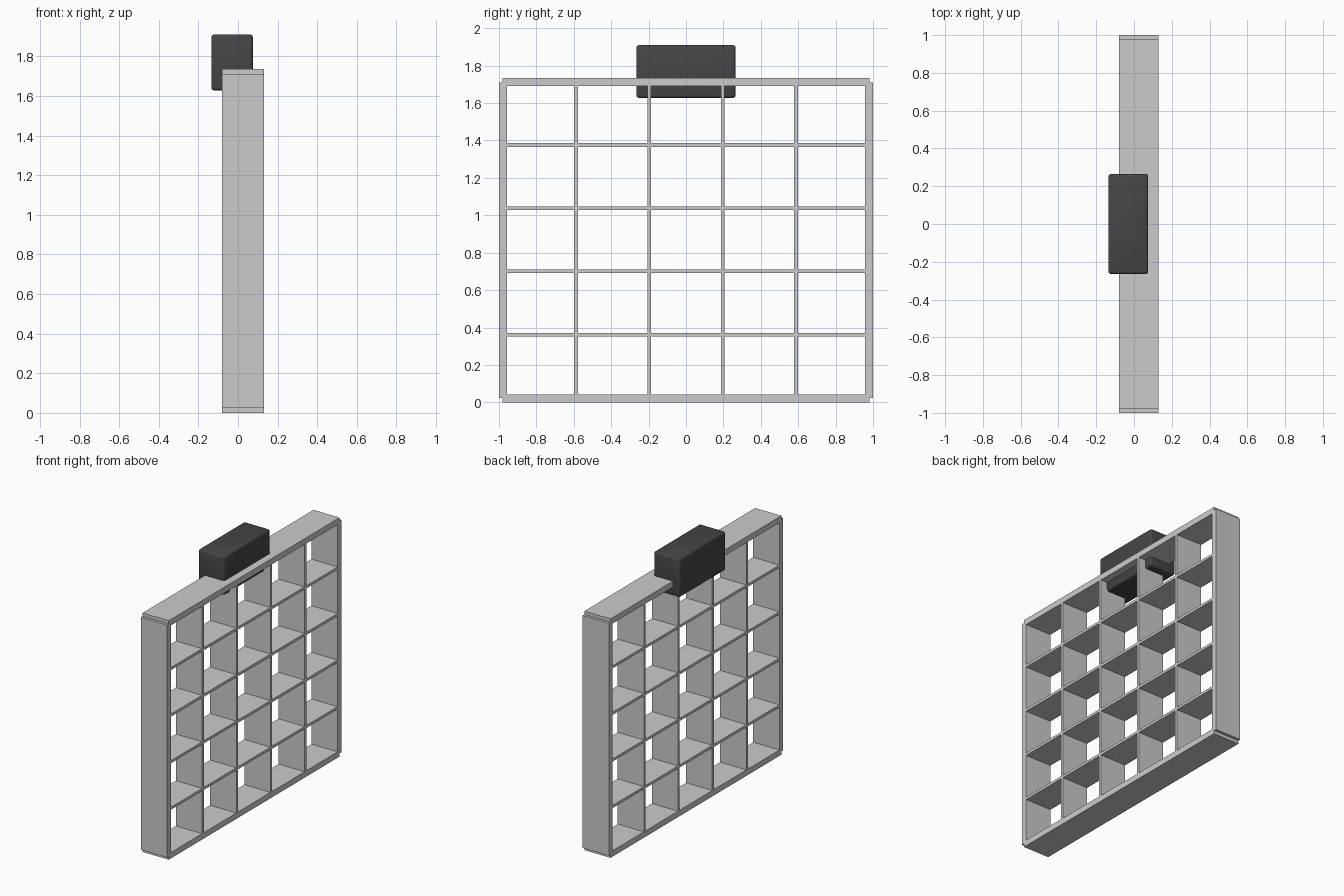
import bpy

if "Cube" in bpy.data.objects:
    bpy.data.objects.remove(bpy.data.objects["Cube"])

X0, X1 = -0.08, 0.13      # depth of the frame
H = 1.735                 # height of the frame
T = 0.043                 # outer board thickness
D = 0.019                 # divider thickness


def box(name, x, y, z):
    """Box from (min, max) ranges on each axis."""
    bpy.ops.mesh.primitive_cube_add(size=1, location=[(a + b) / 2 for a, b in (x, y, z)])
    ob = bpy.context.object
    ob.name = name
    ob.scale = [b - a for a, b in (x, y, z)]
    bpy.ops.object.transform_apply(location=False, rotation=False, scale=True)
    return ob


# Outer frame: rails and side boards meet in small stepped corners
box("bottom_rail", (X0, X1), (-0.98, 0.98), (0, T))
box("top_rail", (X0, X1), (-0.98, 0.98), (H - T, H))
for side, y in (("left", (-1, -1 + T)), ("right", (1 - T, 1))):
    box(side + "_side_board", (X0, X1), y, (0.024, H - 0.024))

# Upright dividers
for i in range(4):
    y = -0.588 + i * 0.392
    box(f"upright_divider_{i + 1}", (X0, X1), (y - D / 2, y + D / 2), (T, H - T))

# Shelves
for i in range(4):
    z = 0.362 + i * 0.338
    box(f"shelf_{i + 1}", (X0, X1), (-1 + T, 1 - T), (z - D / 2, z + D / 2))

# Dark rounded block set into the top rail
block = box("top_block", (-0.135, 0.075), (-0.265, 0.265), (1.628, 1.91))
bevel = block.modifiers.new("bevel", 'BEVEL')
bevel.width = 0.014
bevel.segments = 3
bpy.ops.object.modifier_apply(modifier=bevel.name)
bpy.ops.object.shade_smooth_by_angle()
dark = bpy.data.materials.new("dark_plastic")
dark.diffuse_color = (0.06, 0.06, 0.065, 1)
dark.use_nodes = True
dark.node_tree.nodes["Principled BSDF"].inputs["Base Color"].default_value = dark.diffuse_color
block.data.materials.append(dark)
